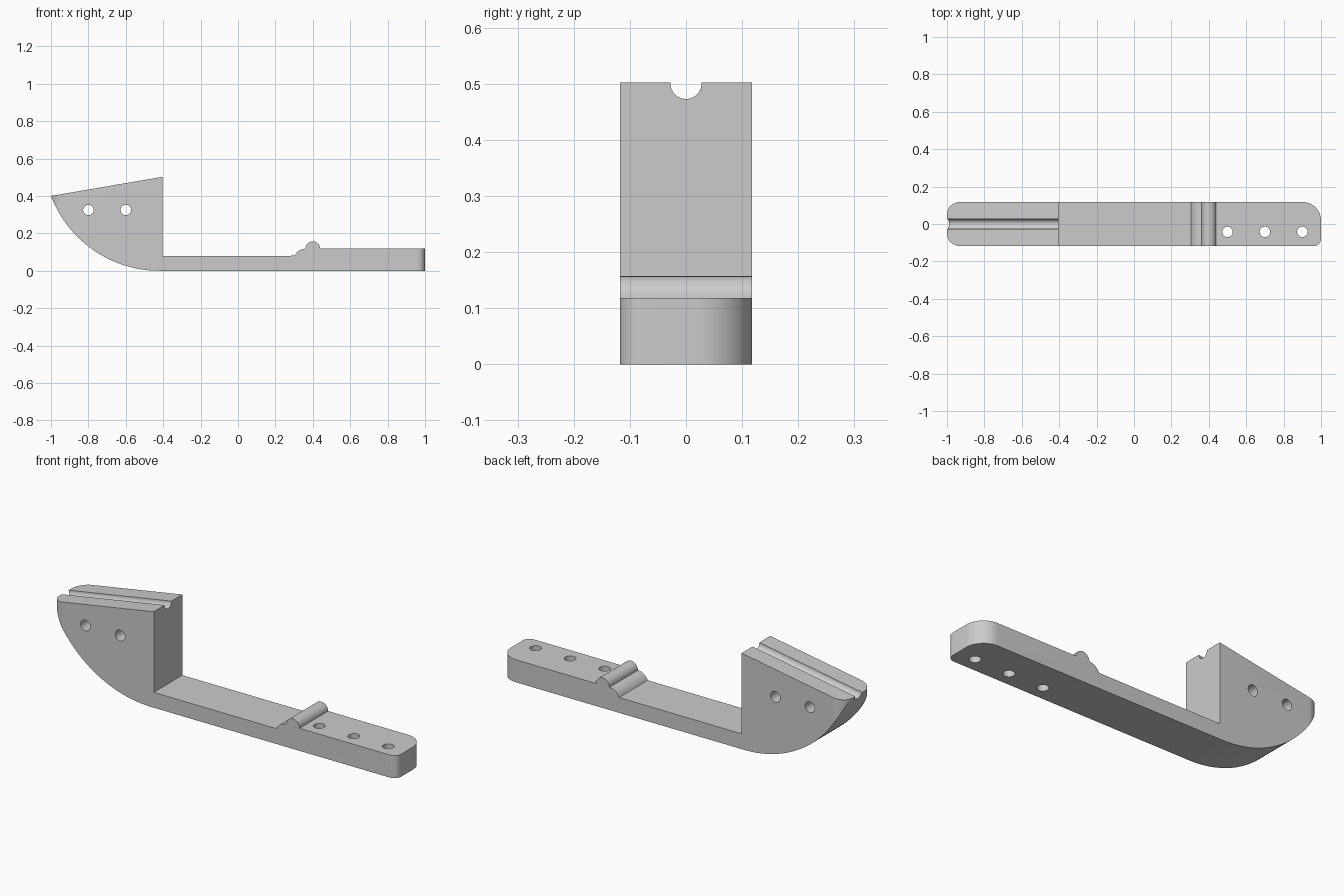
import bpy
import bmesh
from math import sin, cos, pi, atan2, radians
from mathutils import Matrix, Vector

start_cube = bpy.data.objects.get("Cube")
if start_cube:
    bpy.data.objects.remove(start_cube, do_unlink=True)

HALF_W = 0.118      # half the width of the bracket
DECK = 0.118        # height of the raised end of the arm

grey = bpy.data.materials.new("plain grey")
grey.use_nodes = True
grey.diffuse_color = (0.6, 0.6, 0.6, 1)
grey.node_tree.nodes["Principled BSDF"].inputs["Base Color"].default_value = (0.6, 0.6, 0.6, 1)


def arc(cx, cy, r, a0, a1, n):
    """Points on a circle from angle a0 to a1, in radians."""
    return [(cx + r * cos(a0 + (a1 - a0) * i / n),
             cy + r * sin(a0 + (a1 - a0) * i / n)) for i in range(n + 1)]


def finish(bm, name):
    bmesh.ops.recalc_face_normals(bm, faces=bm.faces)
    mesh = bpy.data.meshes.new(name)
    bm.to_mesh(mesh)
    bm.free()
    mesh.materials.append(grey)
    obj = bpy.data.objects.new(name, mesh)
    bpy.context.collection.objects.link(obj)
    return obj


def prism(name, points, extrusion):
    """Extrude a closed outline of 3D points."""
    bm = bmesh.new()
    face = bm.faces.new([bm.verts.new(p) for p in points])
    new = bmesh.ops.extrude_face_region(bm, geom=[face])["geom"]
    bmesh.ops.translate(bm, vec=extrusion,
                        verts=[v for v in new if isinstance(v, bmesh.types.BMVert)])
    return finish(bm, name)


def rod(name, centre, axis, radius, length):
    bm = bmesh.new()
    turn = Vector((0, 0, 1)).rotation_difference(Vector(axis)).to_matrix().to_4x4()
    bmesh.ops.create_cone(bm, cap_ends=True, segments=40, radius1=radius, radius2=radius,
                          depth=length, matrix=Matrix.Translation(centre) @ turn)
    return finish(bm, name)


# Side profile: curved nose, tall block, thin arm, rounded step and ridge
BOW_X, BOW_R = -0.42, 0.62
side = [(-0.405, 0.502), (-0.405, 0.08)]
side += arc(0.36, DECK - 0.06, 0.06, pi - 0.38, pi / 2, 8)
side += arc(0.40, DECK, 0.039, pi, 0, 20)
side += [(1, DECK), (1, 0)]
side += arc(BOW_X, BOW_R, BOW_R, -pi / 2, atan2(0.4 - BOW_R, -1 - BOW_X), 40)
bracket = prism("bracket", [(x, -HALF_W, z) for x, z in side], (0, 2 * HALF_W, 0))

# Plan outline that rounds the upright corners
plan = []
for sx, sy, r, a in ((1, -1, 0.04, -pi / 2), (1, 1, 0.10, 0),
                     (-1, 1, 0.07, pi / 2), (-1, -1, 0.07, pi)):
    plan += arc(sx * (1 - r), sy * (HALF_W - r), r, a, a + pi / 2, 14)
outline = prism("plan_outline", [(x, y, -0.1) for x, y in plan], (0, 0, 0.8))

# Groove along the sloping top, cross holes in the block, upright holes in the arm
cutters = [rod("groove_cutter", (-0.7, 0, 0.451), (0.6, 0, 0.102), 0.028, 0.9)]
cutters += [rod("cross_hole_cutter", (x, 0, 0.325), (0, 1, 0), 0.028, 0.5) for x in (-0.8, -0.6)]
cutters += [rod("arm_hole_cutter", (x, -0.042, 0.06), (0, 0, 1), 0.028, 0.4) for x in (0.5, 0.7, 0.9)]

for cutter, operation in [(outline, "INTERSECT")] + [(c, "DIFFERENCE") for c in cutters]:
    mod = bracket.modifiers.new(cutter.name, "BOOLEAN")
    mod.operation = operation
    mod.solver = "EXACT"
    mod.object = cutter

# Bake the cuts and remove the helpers
bpy.context.view_layer.update()
baked = bpy.data.meshes.new_from_object(
    bracket.evaluated_get(bpy.context.evaluated_depsgraph_get()))
bracket.modifiers.clear()
bracket.data = baked
for helper in [outline] + cutters:
    bpy.data.objects.remove(helper, do_unlink=True)

# Smooth the curved faces and keep the edges crisp
bpy.ops.object.select_all(action="DESELECT")
bracket.select_set(True)
bpy.context.view_layer.objects.active = bracket
bpy.ops.object.shade_smooth_by_angle(angle=radians(25))
